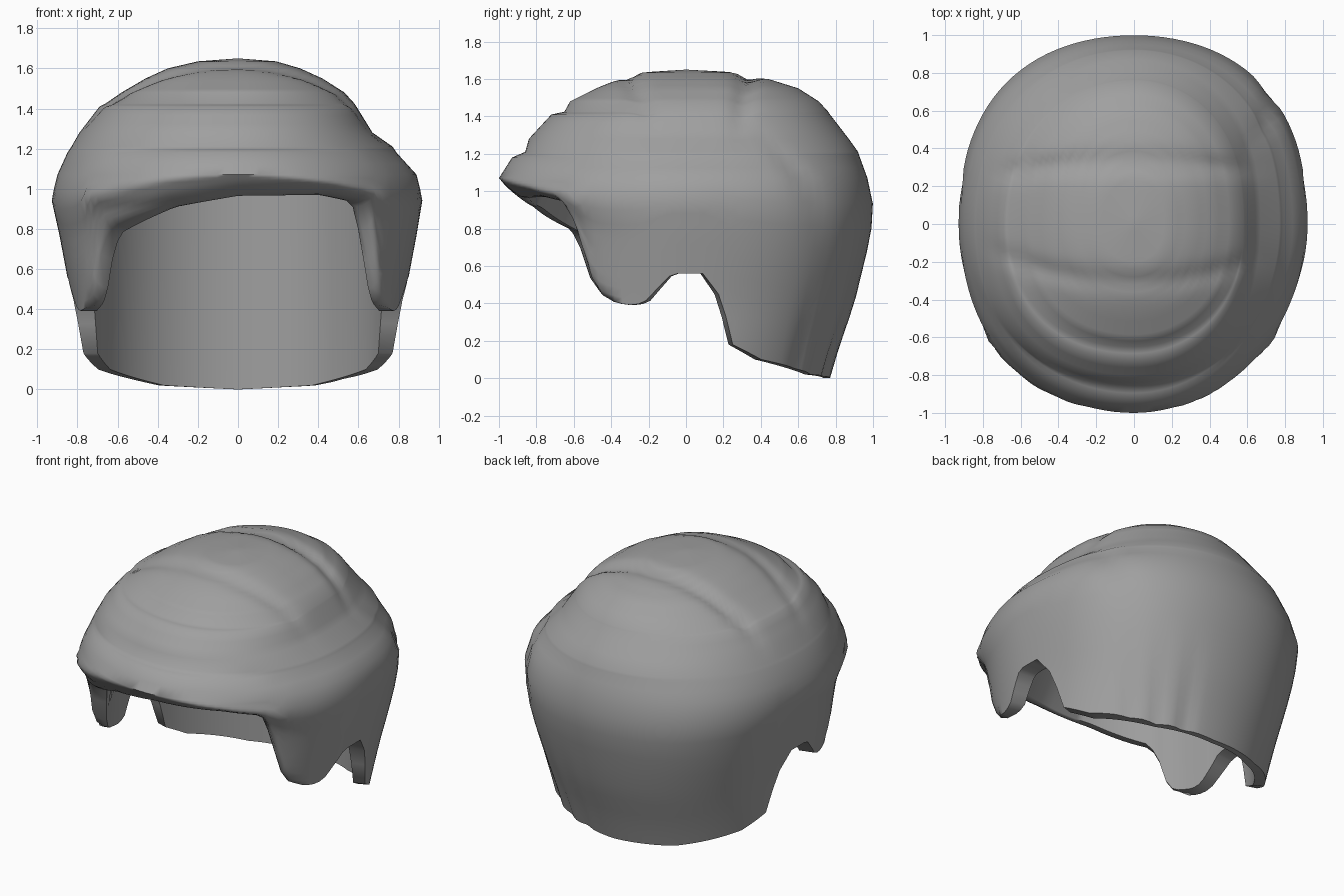
import bpy, bmesh, math

cube = bpy.data.objects.get("Cube")
if cube:
    bpy.data.objects.remove(cube, do_unlink=True)


def lerp_table(table, t, col=1):
    """Linear lookup in rows sorted by their first value."""
    for a, b in zip(table, table[1:]):
        if t <= b[0]:
            f = max(0.0, (t - a[0]) / (b[0] - a[0]))
            return a[col] + (b[col] - a[col]) * f
    return table[-1][col]


def bell(t, width):
    return math.exp(-(t / width) ** 2)


# Hemline: angle from the front in degrees, height
HEM_SIDE = [(55, .46), (60, .42), (68, .39), (74, .40), (85, .56), (96, .56),
            (103, .43), (108, .18), (120, .10), (150, .02), (180, 0)]
FRINGE = [(-50, .70), (-46, .78), (-22, .91), (0, .965), (29, .97), (42, .94),
          (46, .90), (50, .70)]
HEM = [(-a, z) for a, z in reversed(HEM_SIDE)] + FRINGE + HEM_SIDE

# Inner hem radius by angle: round at the back, wider under the fringe
INNER = [(0, .84), (30, .82), (55, .80), (75, .735), (180, .735)]

# Outer silhouette: height, then radius at front, left, back, right
OUTLINE = [
    (0, .86, .78, .77, .78),
    (.17, .86, .80, .82, .80),
    (.40, .87, .82, .90, .82),
    (.77, .87, .89, .99, .89),
    (.95, .90, .92, 1.0, .93),
    (1.07, 1.0, .89, .97, .90),
    (1.18, .93, .79, .93, .85),
    (1.21, .86, .77, .92, .83),
    (1.28, .84, .67, .87, .79),
    (1.41, .72, .59, .77, .69),
    (1.425, .65, .58, .76, .66),
    (1.48, .62, .53, .71, .58),
    (1.55, .48, .42, .60, .46),
    (1.60, .36, .31, .44, .35),
    (1.635, .24, .19, .28, .20),
    (1.65, 0, 0, 0, 0)]
SEGMENTS = 120
LOW_RINGS = 10
CEILING = 1.16
CEILING_RADIUS = .72

angles = [-180 + 360 * i / SEGMENTS for i in range(SEGMENTS)]
hem = [lerp_table(HEM, a) for a in angles]


def hem_radius(deg):
    return lerp_table(INNER, abs(deg))


def hem_distance(deg, z):
    """Distance along the surface to the front hem."""
    return min(math.hypot(math.radians(deg - a) * .85, z - h)
               for a, h in zip(angles, hem) if abs(a) < 72)


def outer_point(deg, z):
    a = math.radians(deg)
    s, c = math.sin(a), math.cos(a)
    side = lerp_table(OUTLINE, z, 2 if s > 0 else 4)
    if c > 0:
        # the fringe lip sinks towards the temples
        end = lerp_table(OUTLINE, z + .2 * s * s * bell(z - 1, .15), 1)
        bulge = .012 if s > 0 else .04
    else:
        end = lerp_table(OUTLINE, z, 3)
        bulge = .05 * bell(z - .7, .6)
    r = (side * s * s + end * c * c) * (1 + bulge * (2 * s * c) ** 2)
    # strand grooves at the back
    for strand in (138, 150, 163):
        r -= .02 * bell(deg - strand, 3.5) * max(0, 1 - z / .6)
    r -= .02 * bell(deg - 125 - 30 * (1.25 - z), 4) * bell(z - 1.02, .22)
    # rounded front hem
    if abs(deg) < 63 and z < 1.1:
        t = min(1, hem_distance(deg, z) / .08)
        thin = hem_radius(deg) + .025
        r = thin + (r - thin) * math.sqrt(1 - (1 - t) ** 2)
    x, y = r * s, -r * c
    # two partings sweeping over the crown
    fade = min(1, max(0, (z - 1.25) / .2))
    groove = bell(y - .33 + .12 * x * x, .05) + .6 * bell(y + .31 - .3 * x * x, .05)
    return x, y, z - .03 * fade * groove


def inner_point(deg, z, r):
    a = math.radians(deg)
    return r * math.sin(a), -r * math.cos(a), z


# Hair shell: inner wall, hem lip, outer rings and crown
bm = bmesh.new()
rings = []


def add_ring(points):
    rings.append([bm.verts.new(p) for p in points])


add_ring(inner_point(a, CEILING, CEILING_RADIUS) for a in angles)
add_ring(inner_point(a, h, hem_radius(a)) for a, h in zip(angles, hem))
for i in range(LOW_RINGS + 1):
    f = (i / LOW_RINGS) ** 1.3
    add_ring(outer_point(a, h + (1.07 - h) * f) for a, h in zip(angles, hem))
upper = [row for row in OUTLINE if row[0] >= 1.07]
for low, high in zip(upper, upper[1:]):
    steps = max(1, round((low[1] - high[1]) / .04))
    for k in range(1, steps + 1):
        z = low[0] + (high[0] - low[0]) * k / steps
        if z < 1.649:
            add_ring(outer_point(a, z) for a in angles)

for lower, higher in zip(rings, rings[1:]):
    for i in range(SEGMENTS):
        j = (i + 1) % SEGMENTS
        bm.faces.new((lower[i], lower[j], higher[j], higher[i]))
crown = bm.verts.new((0, 0, 1.65))
last = rings[-1]
for i in range(SEGMENTS):
    bm.faces.new((last[i], last[(i + 1) % SEGMENTS], crown))
bm.faces.new(list(reversed(rings[0])))
bmesh.ops.recalc_face_normals(bm, faces=bm.faces[:])

mesh = bpy.data.meshes.new("hair_shell")
bm.to_mesh(mesh)
bm.free()
hair = bpy.data.objects.new("hair_shell", mesh)
bpy.context.collection.objects.link(hair)

# Grey material
grey = bpy.data.materials.new("mid_grey")
grey.use_nodes = True
colour = (.35, .35, .35, 1)
grey.diffuse_color = colour
grey.node_tree.nodes["Principled BSDF"].inputs["Base Color"].default_value = colour
mesh.materials.append(grey)

# Smooth shading with sharp hem edges
bpy.ops.object.select_all(action='DESELECT')
hair.select_set(True)
bpy.context.view_layer.objects.active = hair
bpy.ops.object.shade_smooth_by_angle(angle=math.radians(65))
